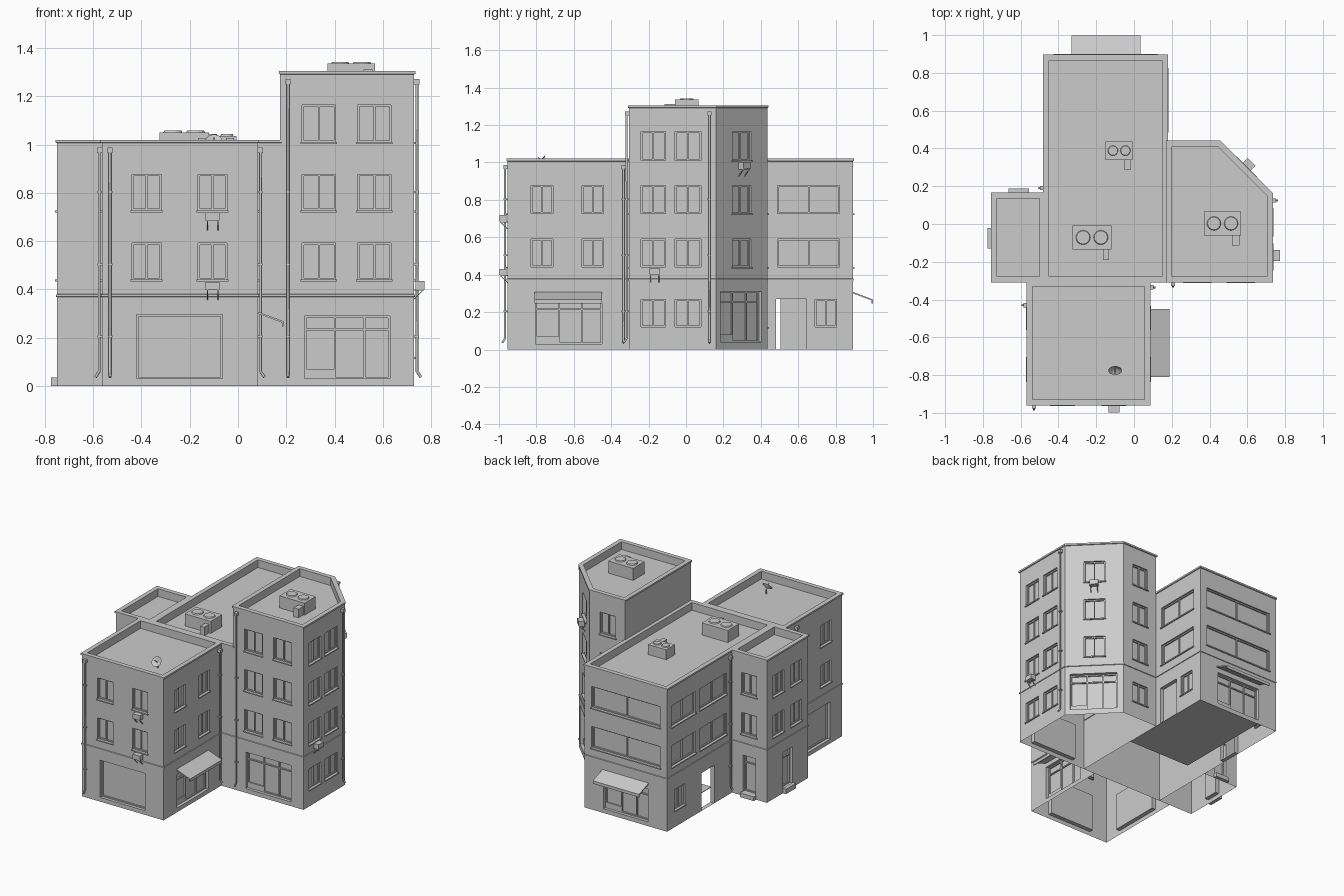
import bpy, bmesh, math
from mathutils import Vector, Matrix

if "Cube" in bpy.data.objects:
    bpy.data.objects.remove(bpy.data.objects["Cube"])


def finish(name, bm):
    me = bpy.data.meshes.new(name)
    bm.to_mesh(me)
    bm.free()
    ob = bpy.data.objects.new(name, me)
    bpy.context.collection.objects.link(ob)
    return ob


def box(bm, x0, x1, y0, y1, z0, z1, M=Matrix()):
    T = Matrix.Translation(((x0 + x1) / 2, (y0 + y1) / 2, (z0 + z1) / 2))
    S = Matrix.Diagonal((abs(x1 - x0), abs(y1 - y0), abs(z1 - z0), 1))
    bmesh.ops.create_cube(bm, size=1, matrix=M @ T @ S)


def quad(bm, M, *pts):
    bm.faces.new([bm.verts.new(M @ Vector(p)) for p in pts])


def wall_frame(p0, p1):
    # local x runs along the wall, y goes inward, z up
    d = (Vector(p1) - Vector(p0)).normalized()
    M = Matrix(((d.x, -d.y, 0, p0[0]), (d.y, d.x, 0, p0[1]), (0, 0, 1, 0), (0, 0, 0, 1)))
    return M, (Vector(p1) - Vector(p0)).length


def to_local(p0, p1, u):
    # world coordinate along an axis-aligned wall; sloped walls use distance directly
    if abs(p0[1] - p1[1]) < 1e-6:
        return abs(u - p0[0])
    if abs(p0[0] - p1[0]) < 1e-6:
        return abs(u - p0[1])
    return u


def fill_opening(bm, M, a, b, z0, z1, depth, kind):
    # frame, mullions and sill
    t, f0, f1 = 0.008, depth - 0.009, depth
    for x0, x1, c0, c1 in ((a, b, z0, z0 + t), (a, b, z1 - t, z1), (a, a + t, z0, z1), (b - t, b, z0, z1)):
        box(bm, x0, x1, f0, f1, c0, c1, M)
    bars = {'win': [.5], 'wide': [.5], 'shop': [.36, .7], 'door': [], 'garage': []}[kind]
    for k in bars:
        m = a + (b - a) * k
        box(bm, m - t / 2, m + t / 2, f0, f1, z0, z1, M)
    if kind in ('shop', 'door'):
        box(bm, a, b, f0, f1, z1 - .06, z1 - .052, M)
    if kind == 'shop':
        box(bm, a, a + (b - a) * .36, f0, f1, z0, z0 + .04, M)
    if kind in ('win', 'wide'):
        box(bm, a - .006, b + .006, -.008, .012, z0 - .008, z0, M)


def wall(bm, fr, p0, p1, top, openings):
    M, L = wall_frame(p0, p1)
    ops = []
    for u0, u1, z0, z1, kind in openings:
        a, b = sorted((to_local(p0, p1, u0), to_local(p0, p1, u1)))
        ops.append((a, b, z0, z1, kind))
    xs = sorted({0, L, *[v for o in ops for v in o[:2]]})
    zs = sorted({0, top, *[v for o in ops for v in o[2:4]]})
    for x0, x1 in zip(xs, xs[1:]):
        for c0, c1 in zip(zs, zs[1:]):
            mx, mz = (x0 + x1) / 2, (c0 + c1) / 2
            if not any(a < mx < b and lo < mz < hi for a, b, lo, hi, _ in ops):
                quad(bm, M, (x0, 0, c0), (x1, 0, c0), (x1, 0, c1), (x0, 0, c1))
    for a, b, lo, hi, kind in ops:
        d = .02 if kind in ('win', 'wide') else .03
        ring = [(a, lo), (b, lo), (b, hi), (a, hi)]
        for (x0, c0), (x1, c1) in zip(ring, ring[1:] + ring[:1]):
            quad(bm, M, (x0, 0, c0), (x1, 0, c1), (x1, d, c1), (x0, d, c0))
        if kind != 'hole':
            quad(bm, M, *[(x, d, c) for x, c in ring])
            fill_opening(fr, M, a, b, lo, hi, d, kind)


def offset(pts, d):
    # mitred inward offset of a counter-clockwise outline
    out, n = [], len(pts)
    for i in range(n):
        p, q, r = (Vector(pts[j % n]) for j in (i - 1, i, i + 1))
        e, f = (q - p).normalized(), (r - q).normalized()
        n1, n2 = Vector((-e.y, e.x)), Vector((-f.y, f.x))
        out.append(q + (n1 + n2) * d / (1 + n1.dot(n2)))
    return out


def loft(bm, pts, rings, cap):
    loops = [[bm.verts.new((*p, z)) for p in offset(pts, d)] for d, z in rings]
    n = len(pts)
    for A, B in zip(loops, loops[1:]):
        for i in range(n):
            bm.faces.new((A[i], A[(i + 1) % n], B[(i + 1) % n], B[i]))
    if cap:
        bm.faces.new(loops[-1])


def block(name, pts, top, walls):
    bm, fr = bmesh.new(), bmesh.new()
    for i, p in enumerate(pts):
        wall(bm, fr, p, pts[(i + 1) % len(pts)], top, walls.get(i, []))
    bmesh.ops.remove_doubles(bm, verts=bm.verts, dist=1e-5)
    finish(name + "_walls", bm)
    finish(name + "_frames_and_sills", fr)
    rf = bmesh.new()
    loft(rf, pts, [(0, top - .014), (-.006, top - .012), (-.006, top), (.026, top), (.026, top - .055)], True)
    finish(name + "_parapet_roof", rf)
    belt = bmesh.new()
    loft(belt, pts, [(0, .368), (-.004, .37), (-.004, .378), (0, .38)], False)
    finish(name + "_belt_course", belt)


F = [(.44, .592), (.727, .877)]
F3 = F + [(1.01, 1.165)]
F4 = [(.12, .267)] + F3


def wins(cols, floors, kind='win'):
    return [(a, b, lo, hi, kind) for a, b in cols for lo, hi in floors]


# Building blocks (outlines run counter-clockwise)
side = wins([(-.83, -.71), (-.555, -.44)], F)
block("front_block", [(-.563, -.955), (.082, -.955), (.082, -.305), (-.563, -.305)], 1.02, {
    0: wins([(-.44, -.318), (-.165, -.045)], F) + [(-.42, -.065, .03, .295, 'garage')],
    1: side + [(-.805, -.45, .03, .27, 'shop')],
    3: side + [(-.82, -.45, .03, .295, 'garage')]})
block("main_block", [(-.475, -.305), (.175, -.305), (.175, .892), (-.475, .892)], 1.02, {
    1: wins([(.49, .82)], F, 'wide') + [(.48, .645, 0, .27, 'hole'), (.69, .805, .12, .267, 'win')],
    2: wins([(-.42, .12)], F, 'wide') + [(-.325, .025, .03, .265, 'shop')],
    3: wins([(.22, .52), (.57, .84)], F, 'wide') + [(.36, .505, 0, .27, 'hole'), (.69, .81, .12, .267, 'win')]})
block("left_block", [(-.75, -.305), (-.475, -.305), (-.475, .16), (-.75, .16)], 1.02, {
    2: wins([(-.67, -.55)], F) + [(-.66, -.56, .03, .29, 'door')],
    3: wins([(-.23, -.11), (-.03, .09)], F) + [(-.13, -.02, .03, .29, 'door')]})
block("tower", [(.175, -.305), (.73, -.305), (.73, .16), (.455, .435), (.175, .435)], 1.305, {
    0: wins([(.265, .405), (.495, .635)], F3) + [(.275, .63, .03, .29, 'shop')],
    1: wins([(-.24, -.11), (-.06, .08)], F4),
    2: wins([(.125, .265)], F3) + [(.035, .345, .04, .31, 'shop')],
    3: wins([(.25, .375)], F4)})

# Passage floor and doorsteps
bm = bmesh.new()
box(bm, -.32, .175, .17, .89, 0, .004)
finish("passage_floor", bm)
bm = bmesh.new()
box(bm, -.775, -.75, -.13, -.02, 0, .035)
box(bm, -.665, -.555, .16, .187, 0, .03)
finish("doorsteps", bm)

FRONT = wall_frame((0, -.955), (1, -.955))[0]
B_RIGHT = wall_frame((.082, 0), (.082, 1))[0]
B_LEFT = wall_frame((-.563, 0), (-.563, -1))[0]
A_BACK = wall_frame((0, .892), (-1, .892))[0]
A_LEFT = wall_frame((-.475, 0), (-.475, -1))[0]
D_FRONT = wall_frame((0, -.305), (1, -.305))[0]
D_RIGHT = wall_frame((.73, 0), (.73, 1))[0]
D_CUT = wall_frame((.73, .16), (.455, .435))[0]


# Shop awnings
def awning(name, M, a, b):
    prof = [(0, .308), (-.107, .268), (-.107, .247), (-.101, .247), (-.101, .262), (0, .3)]
    bm = bmesh.new()
    ends = [[bm.verts.new(M @ Vector((s, y, z))) for y, z in prof] for s in (a, b)]
    for i in range(6):
        j = (i + 1) % 6
        bm.faces.new((ends[0][i], ends[0][j], ends[1][j], ends[1][i]))
    for e in ends:
        bm.faces.new(e)
    bmesh.ops.recalc_face_normals(bm, faces=bm.faces)
    finish(name, bm)


awning("side_awning", B_RIGHT, -.81, -.45)
awning("back_awning", A_BACK, -.035, .33)


# Downpipes with hopper and bottom elbow
def downpipe(M, s, top):
    cu = bpy.data.curves.new("downpipe", 'CURVE')
    cu.dimensions, cu.bevel_depth, cu.bevel_resolution, cu.use_fill_caps = '3D', .006, 1, True
    sp = cu.splines.new('POLY')
    path = [(s, -.012, top - .04), (s, -.012, .06), (s, -.028, .036)]
    sp.points.add(len(path) - 1)
    for p, q in zip(sp.points, path):
        p.co = (*(M @ Vector(q)), 1)
    bpy.context.collection.objects.link(bpy.data.objects.new("downpipe", cu))
    bm = bmesh.new()
    box(bm, s - .011, s + .011, -.022, 0, top - .055, top - .033, M)
    for z in (.2, .5, .8):
        box(bm, s - .009, s + .009, -.02, 0, z, z + .008, M)
    finish("downpipe_hopper_and_clips", bm)


for M, s, top in ((FRONT, -.53, 1.02), (B_RIGHT, -.335, 1.02), (B_LEFT, .43, 1.02),
                  (A_LEFT, -.19, 1.02), (D_FRONT, .207, 1.305), (D_RIGHT, .125, 1.305)):
    downpipe(M, s, top)


# Wall air conditioners on brackets
for M, s, z in ((FRONT, -.105, .685), (FRONT, -.105, .397), (D_RIGHT, -.167, .4), (D_CUT, .195, .968)):
    bm = bmesh.new()
    box(bm, s - .029, s + .029, -.043, -.006, z, z + .034, M)
    for k in (-.022, .022):
        box(bm, s + k - .002, s + k + .002, -.04, 0, z - .005, z, M)
        R = M @ Matrix.Translation((s + k, -.018, z - .022)) @ Matrix.Rotation(math.radians(-45), 4, 'X')
        box(bm, -.002, .002, -.026, .026, -.002, .002, R)
    finish("wall_air_conditioner", bm)


# Rooftop cooling units with fans and duct
def roof_unit(x0, x1, y0, y1, deck, top, dx0, dx1):
    bm = bmesh.new()
    box(bm, x0, x1, y0, y1, deck, top - .006)
    box(bm, dx0, dx1, y0 - .055, y0, deck, deck + .062)
    r = min(y1 - y0, (x1 - x0) / 2) * .38
    for k in (.27, .73):
        T = Matrix.Translation((x0 + (x1 - x0) * k, (y0 + y1) / 2, top - .003))
        bmesh.ops.create_cone(bm, cap_ends=True, segments=16, radius1=r, radius2=r * .9, depth=.008, matrix=T)
    finish("rooftop_cooling_unit", bm)


roof_unit(-.325, -.12, -.135, -.007, .965, 1.057, -.165, -.133)
roof_unit(-.15, -.007, .34, .437, .965, 1.042, -.05, -.016)
roof_unit(.37, .567, -.06, .066, 1.25, 1.342, .52, .558)

# Satellite dish
bm = bmesh.new()
box(bm, -.103, -.097, -.763, -.757, .965, 1.0)
T = Matrix.Translation((-.1, -.77, 1.01)) @ Matrix.Rotation(math.radians(50), 4, 'X')
bmesh.ops.create_cone(bm, cap_ends=False, segments=16, radius1=.008, radius2=.036, depth=.014, matrix=T)
bmesh.ops.create_circle(bm, cap_ends=True, segments=16, radius=.008, matrix=T @ Matrix.Translation((0, 0, -.007)))
box(bm, -.002, .002, -.002, .002, -.005, .03, T)
finish("satellite_dish", bm)
